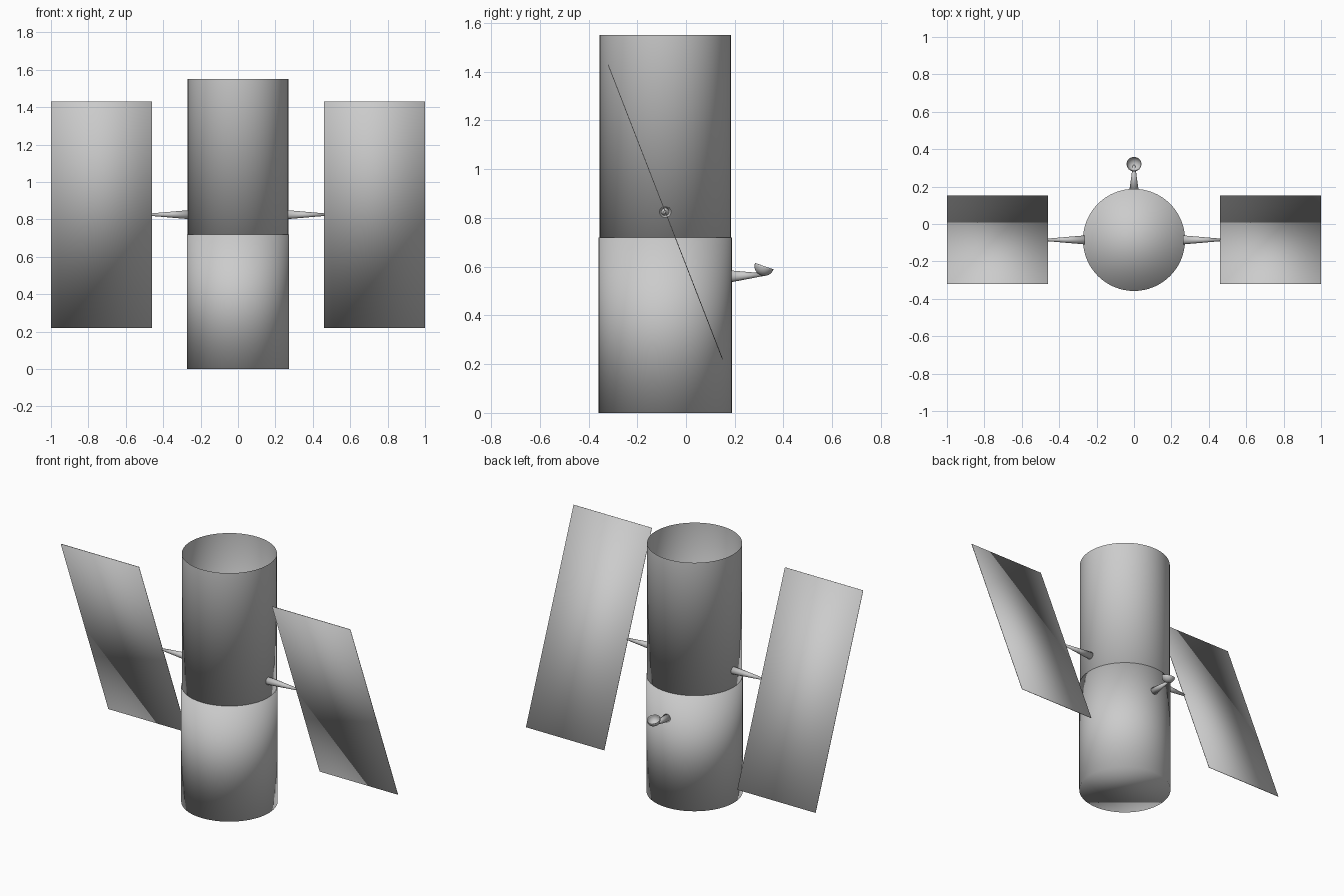
import bpy, bmesh, math
from mathutils import Vector, Matrix

cube = bpy.data.objects.get("Cube")
if cube:
    bpy.data.objects.remove(cube, do_unlink=True)

GREY = (0.6, 0.6, 0.6, 1.0)
AXIS_Y = -0.085      # centre line of the body
PIVOT_Z = 0.825      # height of the panel arms

metal = bpy.data.materials.new("plain_grey")
metal.use_nodes = True
metal.diffuse_color = GREY
metal.node_tree.nodes["Principled BSDF"].inputs["Base Color"].default_value = GREY


def finish(name, bm):
    """Turn a bmesh into a smooth grey object."""
    bmesh.ops.recalc_face_normals(bm, faces=bm.faces)
    mesh = bpy.data.meshes.new(name)
    bm.to_mesh(mesh)
    bm.free()
    mesh.shade_smooth()
    mesh.materials.append(metal)
    obj = bpy.data.objects.new(name, mesh)
    bpy.context.collection.objects.link(obj)
    return obj


def rod(name, start, end, r1, r2, sides=48, open_end=False):
    """Tapered cylinder between two points, optionally open at its end."""
    start, end = Vector(start), Vector(end)
    span = end - start
    place = (Matrix.Translation((start + end) / 2)
             @ span.to_track_quat('Z', 'Y').to_matrix().to_4x4())
    bm = bmesh.new()
    bmesh.ops.create_cone(bm, cap_ends=True, segments=sides, radius1=r1,
                          radius2=r2, depth=span.length)
    if open_end:
        top = max(bm.faces, key=lambda f: f.calc_center_median().z)
        bmesh.ops.delete(bm, geom=[top], context='FACES_ONLY')
    bm.transform(place)
    return finish(name, bm)


# Body: closed lower drum and an open upper tube
rod("lower_body", (0, AXIS_Y, 0), (0, AXIS_Y, 0.72), 0.273, 0.273, 64)
rod("upper_tube", (0, AXIS_Y, 0.72), (0, AXIS_Y, 1.55), 0.269, 0.269, 64, True)

# Tilted side panels and their tapered arms
for side, sign in (("left", 1), ("right", -1)):
    rod(side + "_arm", (sign * 0.262, AXIS_Y, PIVOT_Z),
        (sign * 0.462, AXIS_Y, PIVOT_Z), 0.024, 0.007, 24)
    bm = bmesh.new()
    bmesh.ops.create_cube(bm, size=1)
    bm.transform(Matrix.Translation((sign * 0.73, AXIS_Y, PIVOT_Z))
                 @ Matrix.Rotation(math.atan2(0.47, 1.21), 4, 'X')
                 @ Matrix.Diagonal((0.54, 0.003, 1.298, 1)))
    finish(side + "_panel", bm)

# Rear antenna: tapered boom with a small open bowl
rod("antenna_boom", (0, 0.178, 0.56), (0, 0.315, 0.567), 0.025, 0.006, 24)
bm = bmesh.new()
bmesh.ops.create_uvsphere(bm, u_segments=24, v_segments=16, radius=0.04)
upper = [v for v in bm.verts if v.co.z > 0.001]
bmesh.ops.delete(bm, geom=upper, context='VERTS')
bm.transform(Matrix.Translation((0, 0.321, 0.602))
             @ Matrix.Rotation(math.radians(-19), 4, 'X'))
dish = finish("antenna_dish", bm)
shell = dish.modifiers.new("thickness", 'SOLIDIFY')
shell.thickness = 0.002
